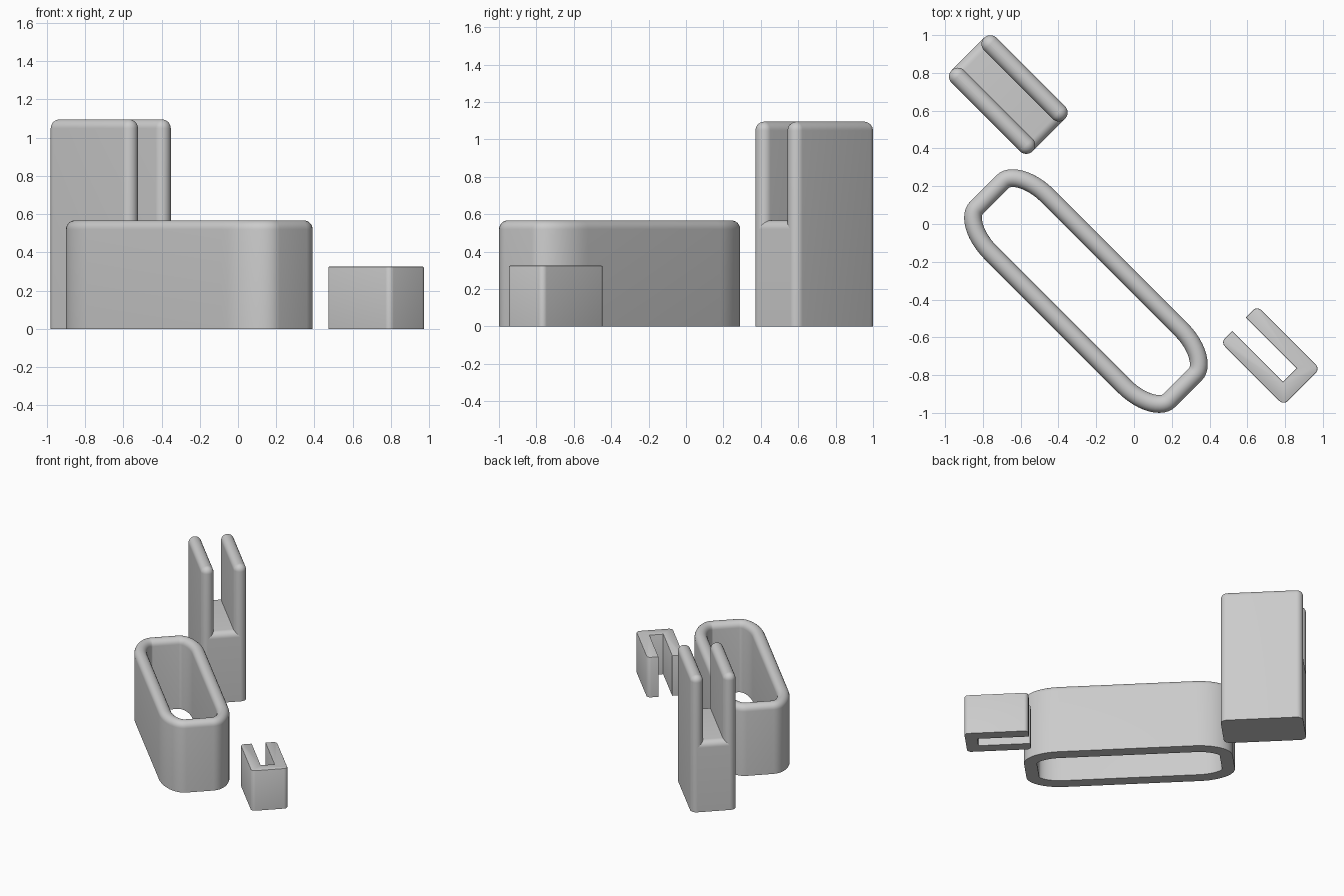
import bpy, bmesh, math
from mathutils import Vector

if "Cube" in bpy.data.objects:
    bpy.data.objects.remove(bpy.data.objects["Cube"])

grey = bpy.data.materials.new("plain grey")
grey.diffuse_color = (0.6, 0.6, 0.6, 1)
grey.use_nodes = True
grey.node_tree.nodes["Principled BSDF"].inputs["Base Color"].default_value = grey.diffuse_color
TURN = -math.pi / 4          # every part lies along the same diagonal


def place(bm, name, u, v):
    """Turn a bmesh into an object whose local origin sits at diagonal position (u, v)."""
    bmesh.ops.recalc_face_normals(bm, faces=bm.faces)
    me = bpy.data.meshes.new(name)
    bm.to_mesh(me)
    bm.free()
    ob = bpy.data.objects.new(name, me)
    bpy.context.collection.objects.link(ob)
    me.materials.append(grey)
    s = math.sqrt(0.5)
    ob.location = ((u + v) * s, (v - u) * s, 0)
    ob.rotation_euler.z = TURN
    bpy.ops.object.select_all(action='DESELECT')
    bpy.context.view_layer.objects.active = ob
    ob.select_set(True)
    bpy.ops.object.shade_smooth_by_angle(angle=math.radians(35))
    return ob


def rounded(length, width, a, b, n=10):
    """Rectangle with elliptical corners: list of (point, outward normal)."""
    out = []
    for k, (sx, sy) in enumerate([(1, 1), (-1, 1), (-1, -1), (1, -1)]):
        c = Vector((sx * (length / 2 - a), sy * (width / 2 - b)))
        for i in range(n + 1):
            t = math.pi / 2 * (k + i / n)
            nrm = Vector((math.cos(t) / a, math.sin(t) / b)).normalized()
            out.append((c + Vector((a * math.cos(t), b * math.sin(t))), nrm))
    return out


def loft(outline, profile, closed):
    """Stack inset copies of an outline along (inset, z) pairs; closed makes a tube wall."""
    bm = bmesh.new()
    rings = [[bm.verts.new((*(p - nrm * d), z)) for p, nrm in outline] for d, z in profile]
    pairs = list(zip(rings, rings[1:]))
    if closed:
        pairs.append((rings[-1], rings[0]))
    else:
        bm.faces.new(rings[0])
        bm.faces.new(rings[-1])
    for r0, r1 in pairs:
        for i in range(len(outline)):
            j = (i + 1) % len(outline)
            bm.faces.new((r0[i], r0[j], r1[j], r1[i]))
    bmesh.ops.remove_doubles(bm, verts=bm.verts, dist=1e-5)
    return bm


def prism(points, axis):
    """Extrude a closed list of 3D points along a vector."""
    bm = bmesh.new()
    f = bm.faces.new([bm.verts.new(p) for p in points])
    ext = bmesh.ops.extrude_face_region(bm, geom=[f])
    bmesh.ops.translate(bm, vec=axis, verts=[e for e in ext['geom'] if isinstance(e, bmesh.types.BMVert)])
    return bm


def arc(r, n, start, end):
    return [(r * math.cos(start + (end - start) * i / n),
             r * math.sin(start + (end - start) * i / n)) for i in range(n + 1)]


# Long open ring with a half-round rim
T, H = 0.094, 0.567
rim = [(T / 2 - x, H - T / 2 + y) for x, y in arc(T / 2, 12, 0, math.pi)]
place(loft(rounded(1.536, 0.52, 0.27, 0.16, 12), [(0, 0)] + rim + [(T, 0)], True),
      "open_ring", 0.071, -0.431)

# Tall fork: two fully rounded prongs
FU, FV, L, W, P, top = -0.955, 0.014, 0.606, 0.337, 0.094, 1.095
r = P / 2
cap = [(r - x, top - r + y) for x, y in arc(r, 8, 0, math.pi / 2 * 0.97)]
for side, name in ((-1, "front_prong"), (1, "back_prong")):
    place(loft(rounded(L, P, r, r, 8), [(0, 0)] + cap, False),
          name, FU, FV + side * (W - P) / 2)

# Fork base between the prongs, with rounded top ends
half = (W - P) / 2
right = [(L / 2 - r + x, H - r + y) for x, y in arc(r, 8, 0, math.pi / 2)]
sect = [(L / 2, 0)] + right + [(-x, z) for x, z in reversed(right)] + [(-L / 2, 0)]
place(prism([(x, -half, z) for x, z in sect], (0, 2 * half, 0)), "fork_base", FU, FV)

# Small U-shaped clip: rounded outer corners, sharp slot
CL, CW, CS, CH, wall = 0.47, 0.272, 0.101, 0.325, 0.089
outer = [p for p, _ in rounded(CL, CW, 0.03, 0.03, 6)]
outer = outer[:14] + [Vector((-CL / 2, CS / 2)), Vector((CL / 2 - wall, CS / 2)),
                      Vector((CL / 2 - wall, -CS / 2)), Vector((-CL / 2, -CS / 2))] + outer[14:]
bm = prism([(p.x, p.y, 0) for p in outer], (0, 0, CH))
rim_edges = [e for e in bm.edges if all(v.co.z > CH - 1e-4 for v in e.verts)]
bmesh.ops.bevel(bm, geom=rim_edges, offset=0.005, segments=2, profile=0.5, affect='EDGES')
place(bm, "clip", 1.003, 0.018)
